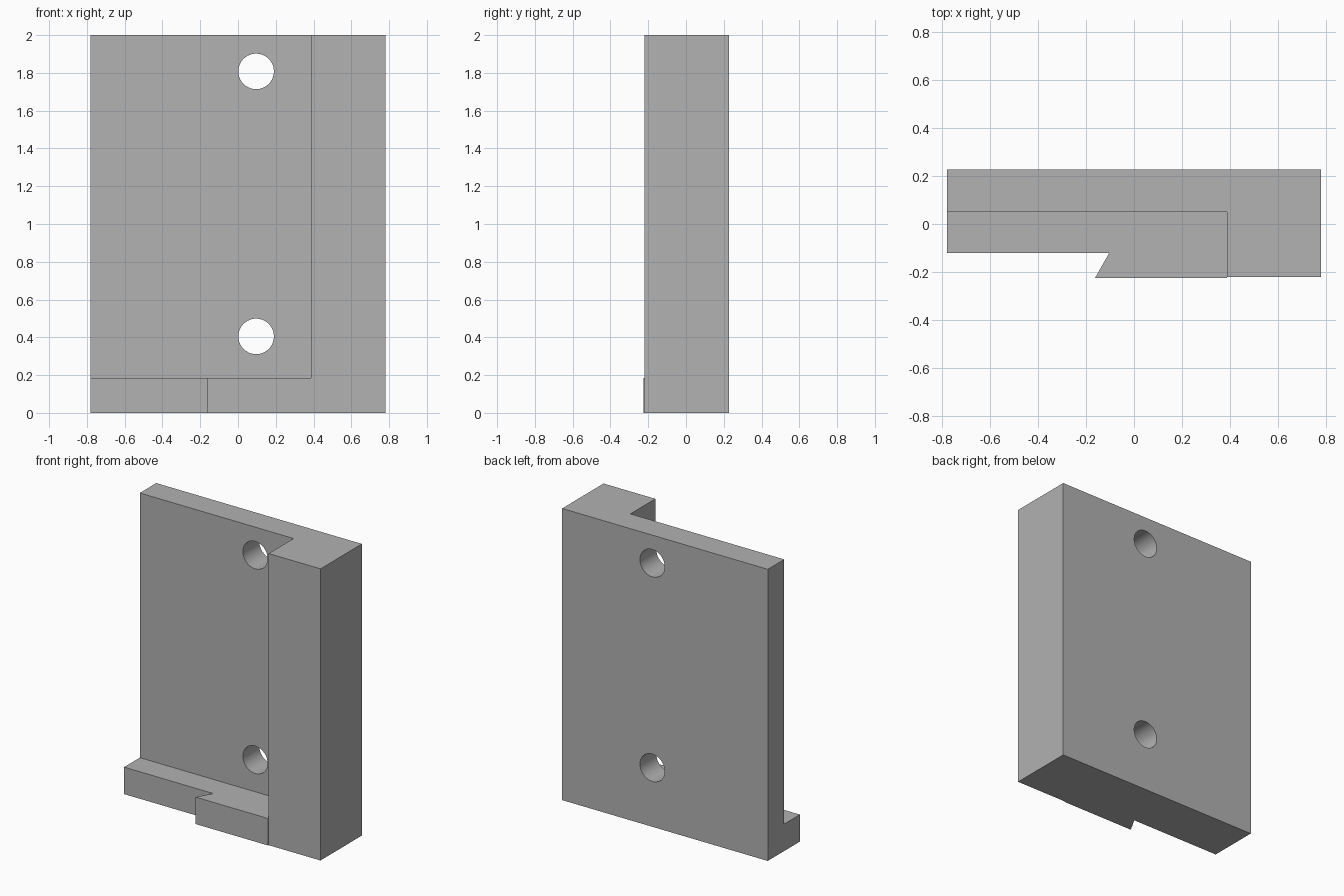
import bpy
import bmesh
import math

cube = bpy.data.objects.get("Cube")
if cube:
    bpy.data.objects.remove(cube, do_unlink=True)

grey = bpy.data.materials.new("plain grey")
grey.use_nodes = True
grey.diffuse_color = (0.445, 0.445, 0.445, 1)
grey.node_tree.nodes["Principled BSDF"].inputs["Base Color"].default_value = grey.diffuse_color


def prism(name, outline, height):
    """Extrude an (x, y) outline upward from the ground."""
    bm = bmesh.new()
    base = bm.faces.new([bm.verts.new((x, y, 0)) for x, y in outline])
    top = bmesh.ops.extrude_face_region(bm, geom=[base])["geom"]
    bmesh.ops.translate(bm, vec=(0, 0, height),
                        verts=[v for v in top if isinstance(v, bmesh.types.BMVert)])
    bmesh.ops.recalc_face_normals(bm, faces=bm.faces[:])
    mesh = bpy.data.meshes.new(name)
    bm.to_mesh(mesh)
    bm.free()
    mesh.materials.append(grey)
    obj = bpy.data.objects.new(name, mesh)
    bpy.context.collection.objects.link(obj)
    return obj


def combine(target, tool, operation):
    """Apply a boolean and remove its tool object."""
    mod = target.modifiers.new(operation.title(), 'BOOLEAN')
    mod.operation = operation
    mod.solver = 'EXACT'
    mod.object = tool
    bpy.ops.object.select_all(action='DESELECT')
    bpy.context.view_layer.objects.active = target
    target.select_set(True)
    bpy.ops.object.modifier_apply(modifier=mod.name)
    bpy.data.objects.remove(tool, do_unlink=True)


left, right, back = -0.78, 0.78, 0.228
plate_front, post_x = 0.05, 0.387

# Back plate with the thick side post
body = prism("bracket_body", [
    (left, back), (left, plate_front), (post_x, plate_front),
    (post_x, -0.22), (right, -0.22), (right, back)], 2.0)

# Bottom ledge with the undercut notch
ledge = prism("bottom_ledge", [
    (left, plate_front), (left, -0.12), (-0.103, -0.12),
    (-0.163, -0.226), (post_x, -0.226), (post_x, plate_front)], 0.185)
combine(body, ledge, 'UNION')

# Two bolt holes through the plate
for z in (0.405, 1.808):
    bpy.ops.mesh.primitive_cylinder_add(
        vertices=64, radius=0.094, depth=0.4,
        location=(0.096, 0.14, z), rotation=(math.pi / 2, 0, 0))
    cutter = bpy.context.object
    cutter.name = "hole_cutter"
    cutter.hide_render = True
    cutter.data.materials.append(grey)
    combine(body, cutter, 'DIFFERENCE')

# Merge coplanar faces and smooth the hole walls
bm = bmesh.new()
bm.from_mesh(body.data)
bmesh.ops.remove_doubles(bm, verts=bm.verts[:], dist=0.0001)
bmesh.ops.dissolve_limit(bm, angle_limit=math.radians(1),
                         verts=bm.verts[:], edges=bm.edges[:])
bm.to_mesh(body.data)
bm.free()
bpy.ops.object.select_all(action='DESELECT')
bpy.context.view_layer.objects.active = body
body.select_set(True)
bpy.ops.object.shade_smooth_by_angle(angle=math.radians(30))
